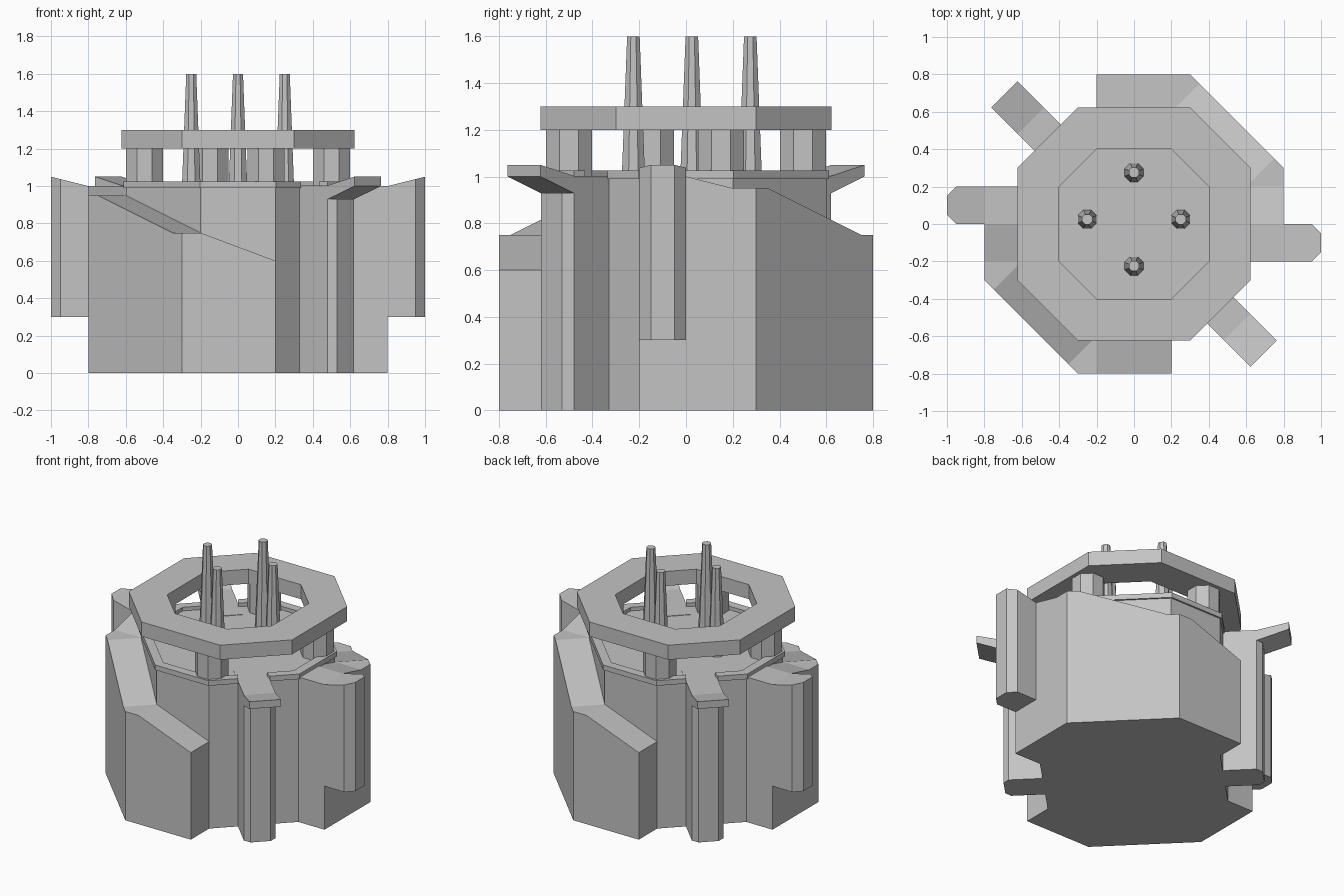
import bpy, bmesh, math
from mathutils import Matrix

cube = bpy.data.objects.get("Cube")
if cube:
    bpy.data.objects.remove(cube, do_unlink=True)

grey = bpy.data.materials.new("plain_grey")
grey.use_nodes = True
colour = (0.55, 0.55, 0.55, 1)
grey.diffuse_color = colour
grey.node_tree.nodes["Principled BSDF"].inputs["Base Color"].default_value = colour


def finish(name, bm, turn=0):
    bmesh.ops.remove_doubles(bm, verts=bm.verts, dist=0.0005)
    bmesh.ops.recalc_face_normals(bm, faces=bm.faces)
    bm.transform(Matrix.Rotation(math.radians(turn), 4, "Z"))
    mesh = bpy.data.meshes.new(name)
    bm.to_mesh(mesh)
    bm.free()
    mesh.materials.append(grey)
    obj = bpy.data.objects.new(name, mesh)
    bpy.context.collection.objects.link(obj)


def prism(name, plan, z0, top, turn=0):
    """Extrude a plan outline from z0 up to top(x, y)."""
    bm = bmesh.new()
    low = [bm.verts.new((x, y, z0)) for x, y in plan]
    high = [bm.verts.new((x, y, top(x, y))) for x, y in plan]
    bm.faces.new(low)
    bm.faces.new(high)
    for i in range(len(plan)):
        j = (i + 1) % len(plan)
        bm.faces.new((low[i], low[j], high[j], high[i]))
    finish(name, bm, turn)


def wall(name, outer, inner, z0, tops, turn=0, closed=False):
    """Sweep a four-sided section between an outer and an inner path."""
    bm = bmesh.new()
    sections = [[bm.verts.new((*p, z)) for p, z in ((o, z0), (o, t), (i, t), (i, z0))]
                for o, i, t in zip(outer, inner, tops)]
    pairs = list(zip(sections, sections[1:]))
    if closed:
        pairs.append((sections[-1], sections[0]))
    else:
        bm.faces.new(sections[0])
        bm.faces.new(sections[-1])
    for a, b in pairs:
        for k in range(4):
            m = (k + 1) % 4
            bm.faces.new((a[k], a[m], b[m], b[k]))
    finish(name, bm, turn)


def octagon(a, b):
    return [(a, -b), (a, b), (b, a), (-b, a), (-a, b), (-a, -b), (-b, -a), (b, -a)]


def scaled(path, s):
    return [(x * s, y * s) for x, y in path]


# Central body
prism("core_body", octagon(0.6, 0.2), 0, lambda x, y: 1.0)

# Parts that repeat after half a turn
shell_outer = [(.8, -.2), (.8, 0), (.8, .2), (.8, .3), (.75, .35),
               (.35, .75), (.3, .8), (.2, .8), (-.2, .8)]
shell_inner = [(.6, -.2), (.6, 0)] + [(.6, .2)] * 3 + [(.2, .6)] * 3 + [(-.2, .6)]
shell_tops = [1, 1, .95, .95, .95, .75, .75, .75, .6]
fin_plan = [(.8, -.2), (.95, -.2), (1, -.15), (1, -.05), (.95, 0), (.8, 0)]
column_plan = [(.4, -.1), (.778, -.1), (.813, -.064), (.813, .064), (.778, .1), (.4, .1)]
rim_path = [(.47, -.33), (.6, -.2), (.6, .2), (.2, .6), (-.2, .6), (-.33, .47)]
spout_profile = [(.4, .93), (.78, .93), (.98, 1), (.98, 1.05), (.78, 1.003), (.4, 1.003)]

for side, turn in (("left", 0), ("right", 180)):
    wall(side + "_shell", shell_outer, shell_inner, 0, shell_tops, turn)
    prism(side + "_fin", fin_plan, 0.3, lambda x, y: 1 + 0.25 * (x - 0.8), turn)
    prism(side + "_column", column_plan, 0, lambda x, y: 0.93, turn - 45)
    wall(side + "_rim", scaled(rim_path, 1.02), scaled(rim_path, 0.92),
         0.99, [1.025] * len(rim_path), turn)

    # Spout: side profile extruded across its width
    bm = bmesh.new()
    face = bm.faces.new([bm.verts.new((r, -0.1, z)) for r, z in spout_profile])
    new = bmesh.ops.extrude_face_region(bm, geom=[face])["geom"]
    bmesh.ops.translate(bm, vec=(0, 0.2, 0),
                        verts=[v for v in new if isinstance(v, bmesh.types.BMVert)])
    finish(side + "_spout", bm, turn - 45)

# Raised ring
wall("top_ring", octagon(.623, .3), octagon(.4, .2), 1.2, [1.3] * 8, closed=True)


def post(name, x, y, r0, r1, z0, z1):
    bm = bmesh.new()
    bmesh.ops.create_cone(
        bm, cap_ends=True, segments=8, radius1=r0, radius2=r1, depth=z1 - z0,
        matrix=Matrix.Translation((x, y, (z0 + z1) / 2)) @ Matrix.Rotation(math.pi / 8, 4, "Z"))
    finish(name, bm)


# Posts holding the ring
for i, (x, y) in enumerate([(.5, .15), (-.15, .5), (-.5, -.15), (.15, -.5)]):
    post(f"ring_post_{i + 1}", x, y, 0.106, 0.106, 0.99, 1.21)

# Tapered rods
for i, (x, y) in enumerate([(.25, .025), (0, .275), (-.25, .025), (0, -.225)]):
    post(f"tapered_rod_{i + 1}", x, y, 0.054, 0.029, 0.99, 1.6)
